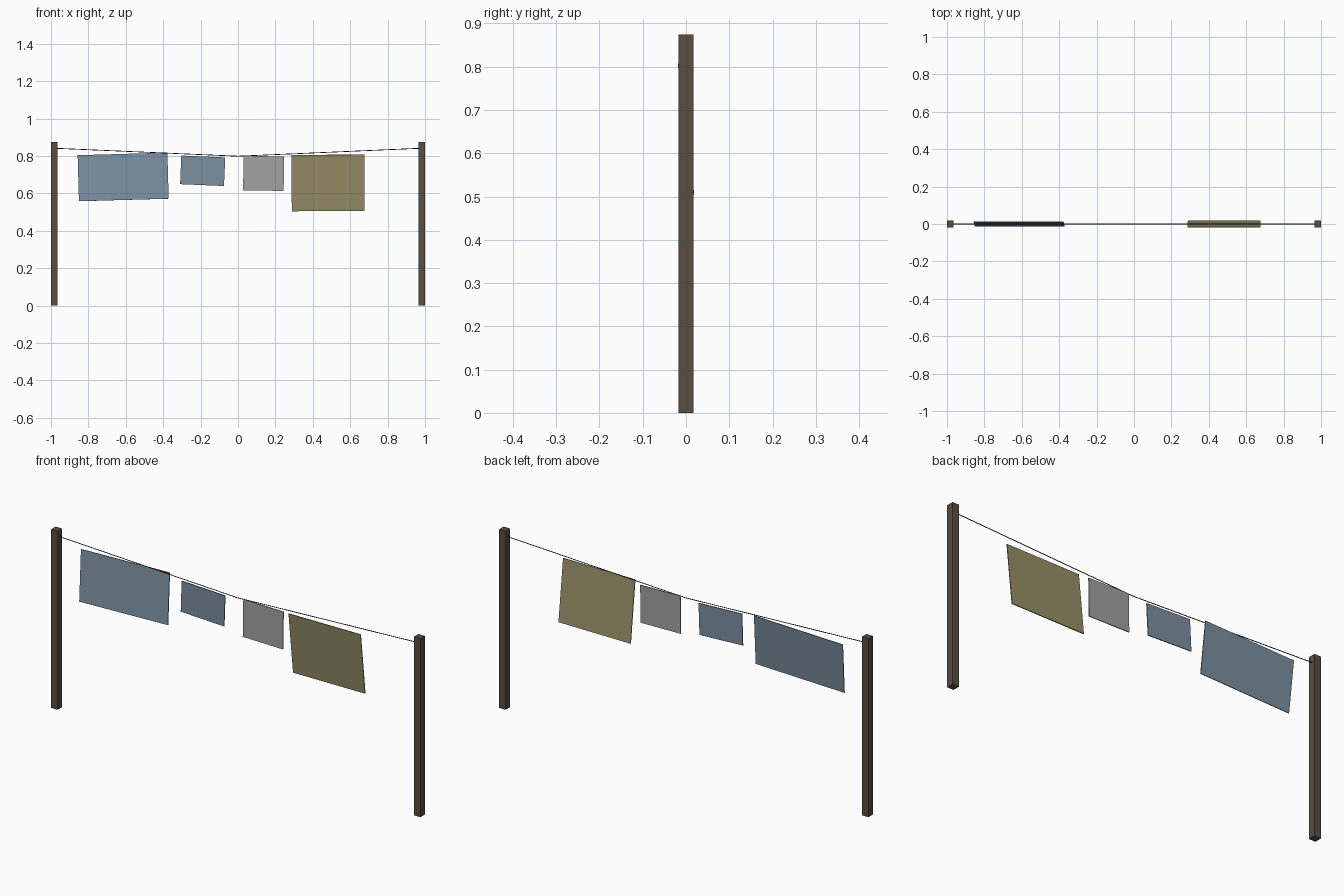
import bpy
import math
from mathutils import Vector, Matrix

if "Cube" in bpy.data.objects:
    bpy.data.objects.remove(bpy.data.objects["Cube"])


def material(name, rgb):
    # sRGB 0-255 to linear
    lin = [((c / 255 + 0.055) / 1.055) ** 2.4 for c in rgb]
    m = bpy.data.materials.new(name)
    m.diffuse_color = (*lin, 1)
    m.use_nodes = True
    m.node_tree.nodes["Principled BSDF"].inputs["Base Color"].default_value = m.diffuse_color
    return m


WOOD = material("dark wood", (88, 78, 68))
CORD = material("dark cord", (45, 45, 48))
BLUE = material("faded blue", (122, 144, 160))
GREY = material("light grey", (162, 162, 162))
OLIVE = material("olive yellow", (152, 143, 103))


def box(name, size, matrix, mat):
    bpy.ops.mesh.primitive_cube_add(size=1)
    ob = bpy.context.object
    ob.name = name
    ob.data.transform(Matrix.Diagonal((*size, 1)))
    ob.matrix_world = matrix
    ob.data.materials.append(mat)
    return ob


# Posts and the two straight halves of the sagging line
for side, label in ((-1, "left"), (1, "right")):
    box(label + "_post", (0.035, 0.035, 0.874),
        Matrix.Translation((side * 0.9825, 0, 0.437)), WOOD)
    start, end = Vector((0, 0, 0.799)), Vector((side * 0.968, 0, 0.841))
    d = end - start
    bpy.ops.mesh.primitive_cylinder_add(vertices=6, radius=0.002, depth=d.length,
                                        location=(start + end) / 2)
    line = bpy.context.object
    line.name = label + "_line"
    line.rotation_euler = d.to_track_quat('Z', 'Y').to_euler()
    line.data.materials.append(CORD)

# Hanging cloths: centre x, centre z, width, height, roll (deg), tilt (deg), material
cloths = (
    ("large_blue_cloth", -0.614, 0.688, 0.48, 0.247, -1.6, -5.4, BLUE),
    ("small_blue_cloth", -0.189, 0.721, 0.235, 0.153, 2.4, 0.7, BLUE),
    ("grey_cloth", 0.137, 0.707, 0.217, 0.184, 0.9, 0.0, GREY),
    ("olive_cloth", 0.482, 0.656, 0.39, 0.303, -0.2, 6.4, OLIVE),
)
for name, x, z, w, h, roll, tilt, mat in cloths:
    m = (Matrix.Translation((x, 0, z))
         @ Matrix.Rotation(math.radians(roll), 4, 'Y')
         @ Matrix.Rotation(math.radians(tilt), 4, 'X'))
    box(name, (w, 0.004, h), m, mat)
